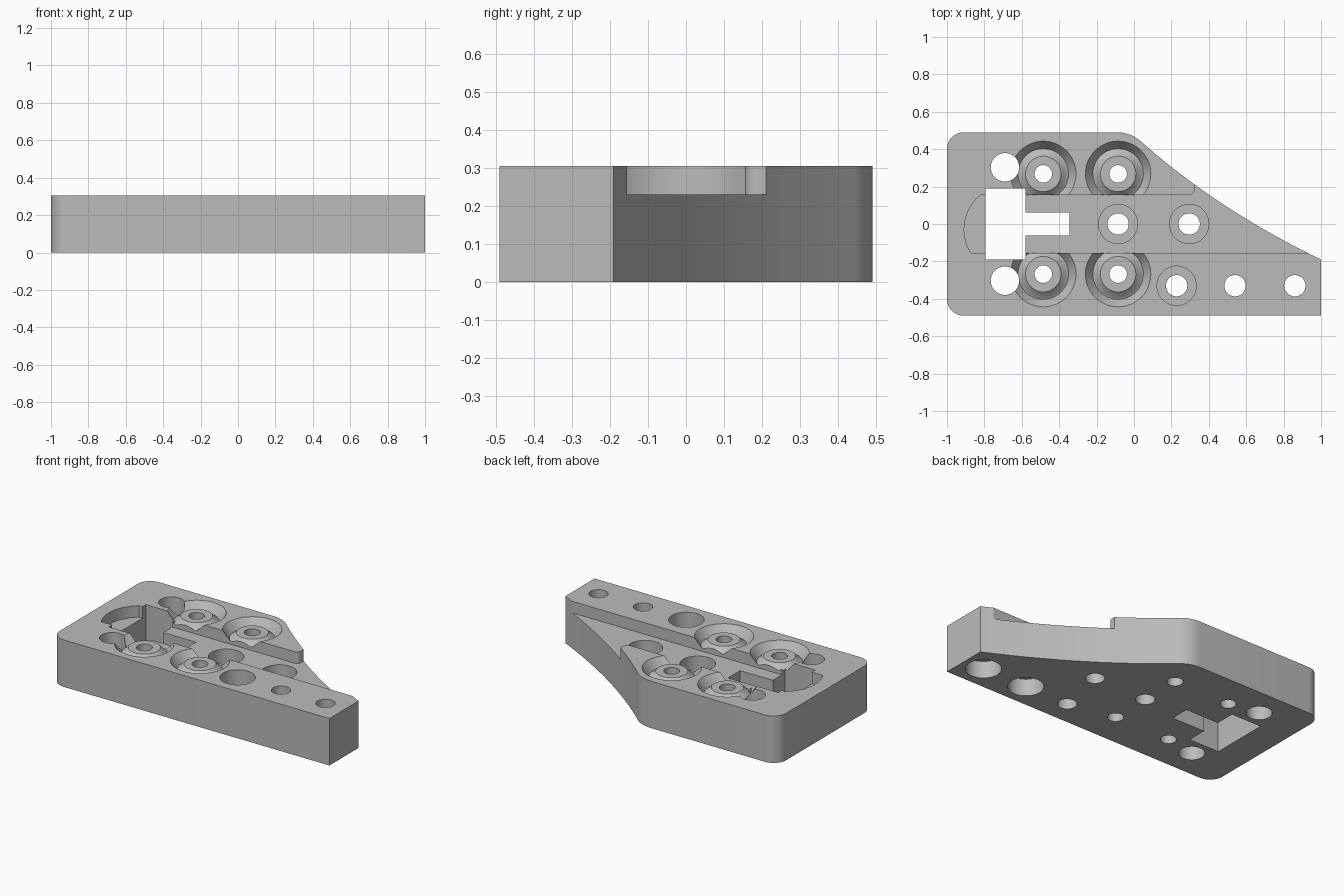
import bpy, bmesh
from math import sin, cos, pi, radians

cube = bpy.data.objects.get("Cube")
if cube:
    bpy.data.objects.remove(cube, do_unlink=True)

HEIGHT = 0.305
FLOOR = 0.23
SEGMENTS = 48

grey = bpy.data.materials.new("plain grey")
grey.use_nodes = True
colour = (0.5, 0.5, 0.5, 1)
grey.diffuse_color = colour
grey.node_tree.nodes["Principled BSDF"].inputs["Base Color"].default_value = colour


def make_object(name, bm):
    bmesh.ops.recalc_face_normals(bm, faces=bm.faces)
    mesh = bpy.data.meshes.new(name)
    bm.to_mesh(mesh)
    bm.free()
    mesh.materials.append(grey)
    obj = bpy.data.objects.new(name, mesh)
    bpy.context.collection.objects.link(obj)
    return obj


def loft(name, rings):
    """Closed solid through a stack of matching rings."""
    bm = bmesh.new()
    loops = [[bm.verts.new(p) for p in ring] for ring in rings]
    n = len(loops[0])
    for a, b in zip(loops, loops[1:]):
        for i in range(n):
            j = (i + 1) % n
            bm.faces.new((a[i], a[j], b[j], b[i]))
    bm.faces.new(loops[0])
    bm.faces.new(loops[-1])
    return make_object(name, bm)


def prism(name, outline, z0, z1):
    return loft(name, [[(x, y, z) for x, y in outline] for z in (z0, z1)])


def lathe(name, x, y, profile):
    turns = [2 * pi * i / SEGMENTS for i in range(SEGMENTS)]
    return loft(name, [[(x + r * cos(t), y + r * sin(t), z) for t in turns]
                       for r, z in profile])


def arc(cx, cy, r, start, end, steps=10):
    angles = [radians(start + (end - start) * i / steps) for i in range(steps + 1)]
    return [(cx + r * cos(a), cy + r * sin(a)) for a in angles]


def curve(p, q, s, steps):
    points = []
    for i in range(steps + 1):
        t = i / steps
        points.append(tuple((1 - t) ** 2 * a + 2 * t * (1 - t) * b + t * t * c
                            for a, b, c in zip(p, q, s)))
    return points


def rectangle(x0, x1, y0, y1):
    return [(x0, y0), (x1, y0), (x1, y1), (x0, y1)]


# Plate with rounded left corners and a hollow curved flank
outline = [(1, -0.49), (1, -0.19)]
outline += curve((1, -0.19), (0.46, 0.07), (0.05, 0.43), 20)[1:]
outline += curve((0.05, 0.43), (-0.01, 0.49), (-0.09, 0.49), 8)[1:]
outline += arc(-0.91, 0.40, 0.09, 90, 180)
outline += arc(-0.91, -0.40, 0.09, 180, 270)
plate = prism("bracket_plate", outline, 0, HEIGHT)

cutters = []

# Shallow channel along the middle, ending in a round pocket
channel = [(1.2, -0.155), (1.2, 0.6), (0.325, 0.6)]
channel += arc(0.295, 0.185, 0.03, 0, -90, 6)
channel += arc(-0.67, -0.03, 0.238, 129, 212, 18)
channel[-1] = (-0.872, -0.155)
cutters.append(prism("channel_cutter", channel, FLOOR, 0.5))

# Through window and its narrow slot
window = [(-0.795, -0.19), (-0.58, -0.19), (-0.58, -0.062), (-0.345, -0.062),
          (-0.345, 0.062), (-0.58, 0.062), (-0.58, 0.19), (-0.795, 0.19)]
cutters.append(prism("window_cutter", window, -0.1, 0.5))

# Screw seats: conical groove around a low boss with a hole
seat = [(0.047, -0.1), (0.047, 0.285), (0.095, 0.285), (0.125, 0.255),
        (0.135, 0.25), (0.175, HEIGHT), (0.175, 0.5)]
for side in (-1, 1):
    for x in (-0.485, -0.085):
        cutters.append(lathe("seat_cutter", x, side * 0.268, seat))
    cutters.append(lathe("corner_hole_cutter", -0.69, side * 0.303,
                         [(0.076, -0.1), (0.076, 0.5)]))

# Holes counterbored from above
for x, y, top in ((-0.085, 0, FLOOR), (0.295, 0, FLOOR), (0.228, -0.33, HEIGHT)):
    cutters.append(lathe("top_bore_cutter", x, y,
                         [(0.057, -0.1), (0.057, top - 0.12),
                          (0.105, top - 0.12), (0.105, 0.5)]))

# Holes counterbored from below
for x in (0.54, 0.86):
    cutters.append(lathe("bottom_bore_cutter", x, -0.33,
                         [(0.105, -0.1), (0.105, 0.11),
                          (0.057, 0.11), (0.057, 0.5)]))

# Cut everything out of the plate
bpy.ops.object.select_all(action="DESELECT")
bpy.context.view_layer.objects.active = plate
plate.select_set(True)
for cutter in cutters:
    cutter.hide_render = True
    mod = plate.modifiers.new("cut", "BOOLEAN")
    mod.operation = "DIFFERENCE"
    mod.solver = "EXACT"
    mod.object = cutter
    bpy.ops.object.modifier_apply(modifier=mod.name)
    bpy.data.objects.remove(cutter, do_unlink=True)

bpy.ops.object.shade_smooth_by_angle(angle=radians(25))
